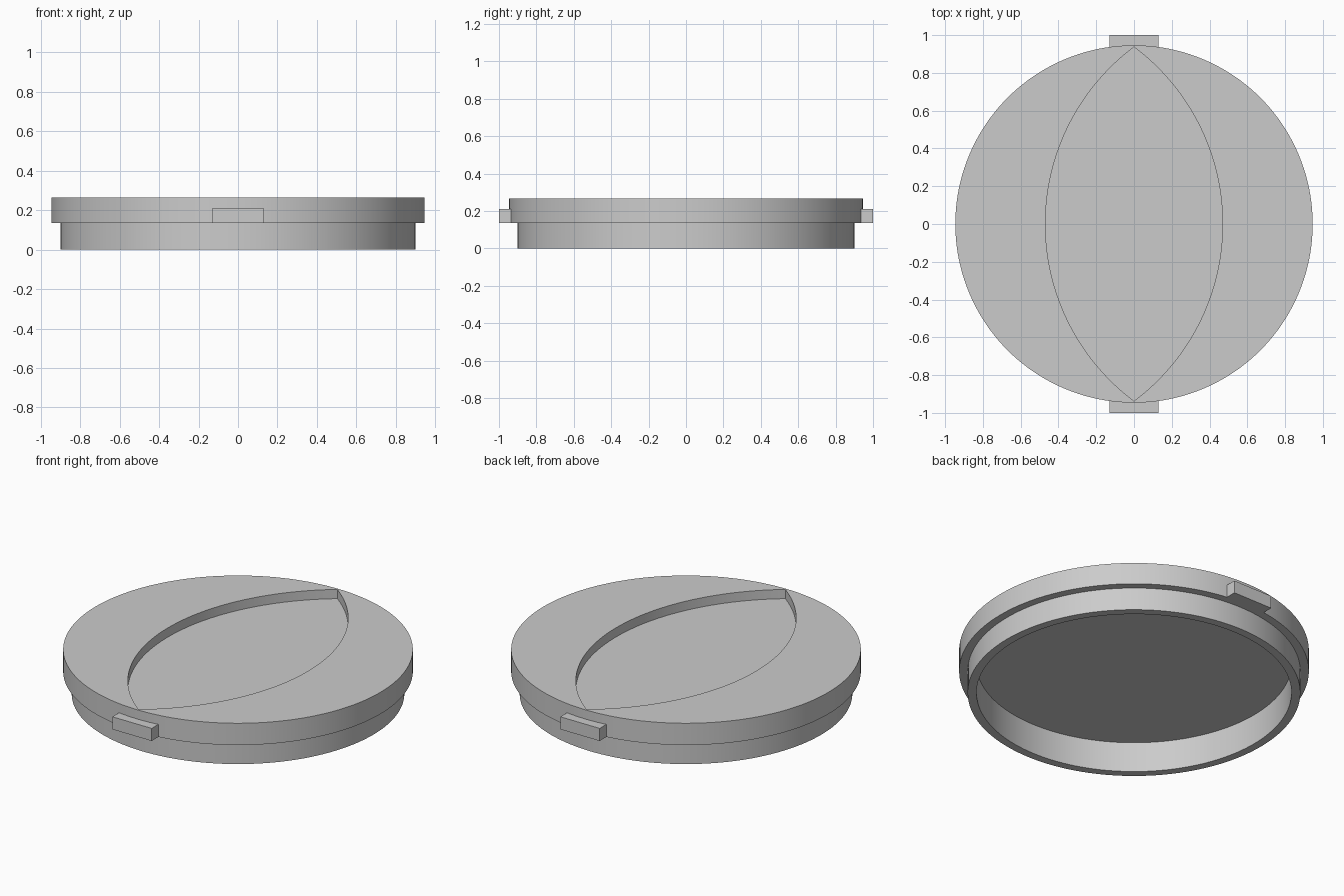
import bpy, bmesh, math

if "Cube" in bpy.data.objects:
    bpy.data.objects.remove(bpy.data.objects["Cube"])

N = 160                      # segments around the lid
grey = bpy.data.materials.new("light_grey")
grey.diffuse_color = (0.6, 0.6, 0.6, 1)
grey.use_nodes = True
grey.node_tree.nodes["Principled BSDF"].inputs["Base Color"].default_value = grey.diffuse_color


def make_object(name, bm, smooth=False):
    bmesh.ops.recalc_face_normals(bm, faces=bm.faces)
    mesh = bpy.data.meshes.new(name)
    bm.to_mesh(mesh)
    bm.free()
    mesh.materials.append(grey)
    ob = bpy.data.objects.new(name, mesh)
    bpy.context.collection.objects.link(ob)
    if smooth:
        bpy.ops.object.select_all(action='DESELECT')
        ob.select_set(True)
        bpy.context.view_layer.objects.active = ob
        bpy.ops.object.shade_smooth_by_angle(angle=math.radians(30))
    return ob


def circle(r, z):
    return [(r * math.cos(2 * math.pi * i / N), r * math.sin(2 * math.pi * i / N), z)
            for i in range(N)]


def lens(half_w, half_l, z):
    # two mirrored arcs meeting in points at the front and back
    R = (half_w ** 2 + half_l ** 2) / (2 * half_w)
    half_angle = math.asin(half_l / R)
    pts = []
    for i in range(N):
        t = (i / N * 4 + 1) % 4          # 0..2 right arc, 2..4 left arc
        side, u = (1, t - 1) if t < 2 else (-1, 3 - t)
        a = u * half_angle
        pts.append((side * (R * math.cos(a) - R + half_w), R * math.sin(a), z))
    return pts


# Lid: hollow skirt, wider rim and a lens-shaped recess in the top
bm = bmesh.new()
sections = [circle(0.852, 0.18), circle(0.852, 0), circle(0.9, 0), circle(0.9, 0.135),
            circle(0.946, 0.135), circle(0.946, 0.265),
            lens(0.469, 0.937, 0.265), lens(0.469, 0.937, 0.21)]
loops = [[bm.verts.new(p) for p in s] for s in sections]
for a, b in zip(loops, loops[1:]):
    for i in range(N):
        j = (i + 1) % N
        bm.faces.new((a[i], a[j], b[j], b[i]))
bm.faces.new(loops[0])
bm.faces.new(loops[-1])
make_object("lid", bm, smooth=True)

# Locking tabs at front and back
for name, s in (("front_tab", -1), ("back_tab", 1)):
    bm = bmesh.new()
    bmesh.ops.create_cube(bm, size=1)
    for v in bm.verts:
        v.co.x *= 0.26
        v.co.y = s * (0.965 + v.co.y * 0.07)
        v.co.z = 0.1725 + v.co.z * 0.075
    make_object(name, bm)
